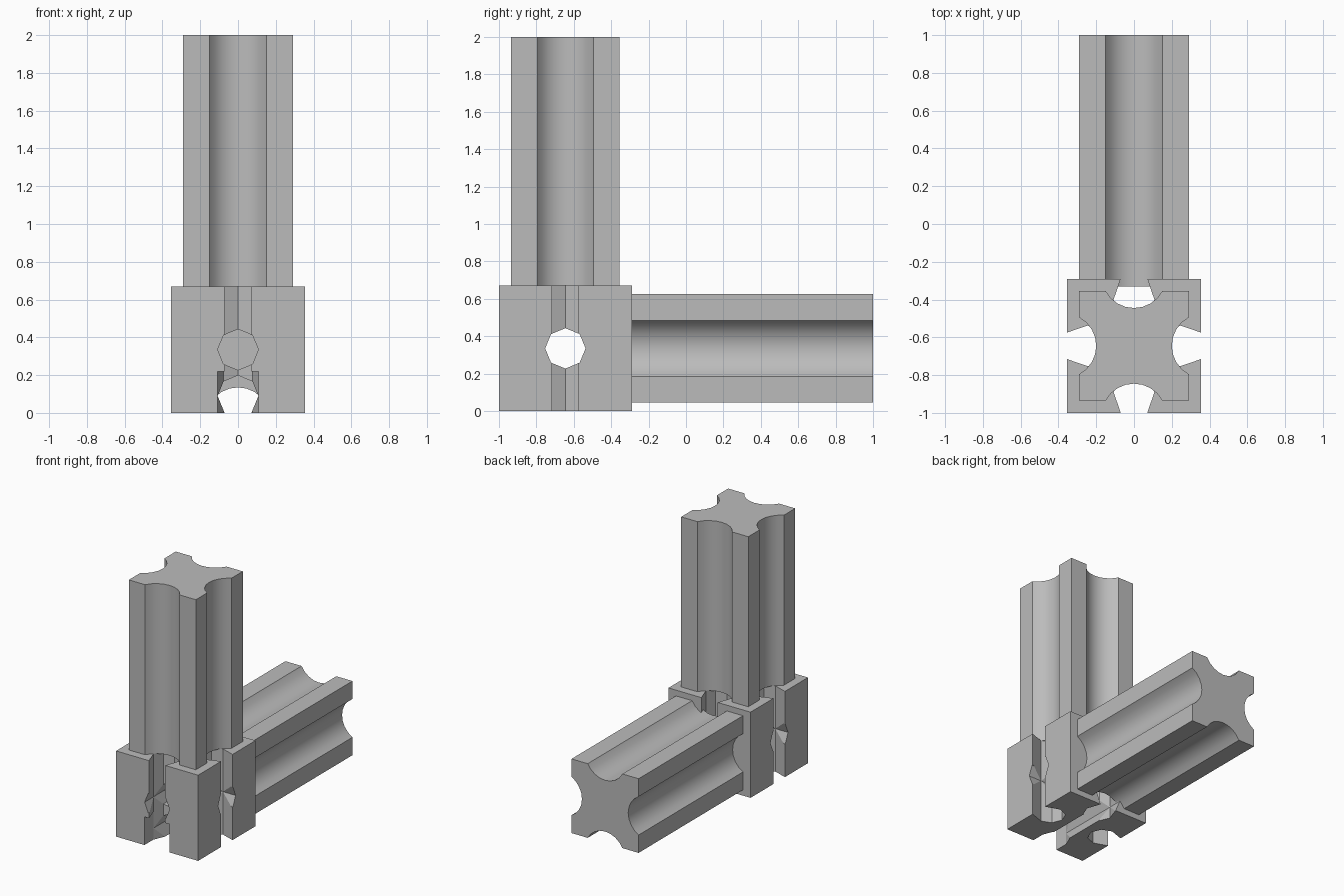
import bpy, bmesh, math
from mathutils import Matrix, Vector

old = bpy.data.objects.get("Cube")
if old:
    bpy.data.objects.remove(old)

grey = bpy.data.materials.new("plain_grey")
grey.use_nodes = True
colour = (0.5, 0.5, 0.5, 1)
grey.diffuse_color = colour
grey.node_tree.nodes["Principled BSDF"].inputs["Base Color"].default_value = colour

HALF = 0.355                       # connector half width
HEIGHT = 0.67                      # connector height
CENTRE = Vector((0, HALF - 1, HEIGHT / 2))
HOLE = 0.108                       # octagonal hole radius
ALONG_Y = Matrix.Rotation(-math.pi / 2, 4, "X")
ALONG_X = Matrix.Rotation(math.pi / 2, 4, "Y")


def prism(name, profile, low, high, matrix=Matrix()):
    """Extrude a closed profile along local z, then place it."""
    bm = bmesh.new()
    face = bm.faces.new([bm.verts.new((x, y, low)) for x, y in profile])
    top = bmesh.ops.extrude_face_region(bm, geom=[face])["geom"]
    bmesh.ops.translate(bm, vec=(0, 0, high - low),
                        verts=[v for v in top if isinstance(v, bmesh.types.BMVert)])
    bmesh.ops.transform(bm, matrix=matrix, verts=bm.verts)
    bmesh.ops.recalc_face_normals(bm, faces=bm.faces)
    mesh = bpy.data.meshes.new(name)
    bm.to_mesh(mesh)
    bm.free()
    mesh.materials.append(grey)
    obj = bpy.data.objects.new(name, mesh)
    bpy.context.collection.objects.link(obj)
    return obj


def activate(obj):
    bpy.ops.object.select_all(action="DESELECT")
    obj.select_set(True)
    bpy.context.view_layer.objects.active = obj


def carve(target, cutter):
    """Subtract the cutter and discard it."""
    cutter.hide_render = True
    mod = target.modifiers.new("cut", "BOOLEAN")
    mod.operation = "DIFFERENCE"
    mod.solver = "EXACT"
    mod.object = cutter
    activate(target)
    bpy.ops.object.modifier_apply(modifier=mod.name)
    bpy.data.objects.remove(cutter)


def rectangle(x, y):
    return [(-x, -y), (x, -y), (x, y), (-x, y)]


def keyhole(middle, mouth):
    """Octagonal channel with a narrow mouth toward +x."""
    d = HOLE * math.sqrt(0.5)
    half = [(mouth, 0.065), (middle, HOLE), (middle - d, d)]
    return half + [(middle - HOLE, 0)] + [(x, -y) for x, y in reversed(half)]


# Connector block
at_centre = Matrix.Translation(CENTRE)
block = prism("connector_block", rectangle(HALF, HALF), -HEIGHT / 2, HEIGHT / 2, at_centre)

# Upright keyhole slots on all four sides
for i in range(4):
    turn = Matrix.Rotation(i * math.pi / 2, 4, "Z")
    carve(block, prism("slot_cutter", keyhole(0.245, 0.37), -0.5, 0.5, at_centre @ turn))

# Keyhole slot along the underside
down = ALONG_Y @ Matrix.Rotation(math.pi / 2, 4, "Z")
carve(block, prism("under_slot_cutter", keyhole(0.245, 0.35), -0.5, 0.5, at_centre @ down))

# Crossing octagonal holes
octagon = [(HOLE * math.cos(i * math.pi / 4), HOLE * math.sin(i * math.pi / 4))
           for i in range(8)]
for turn in (ALONG_X, ALONG_Y):
    carve(block, prism("hole_cutter", octagon, -0.5, 0.5, at_centre @ turn))

# Wide notch at the foot of the front slot
notch_place = Matrix.Translation((0, -1, 0))
carve(block, prism("notch_cutter", rectangle(HOLE + 0.001, 0.11), -0.1, 0.22, notch_place))


# Grooved bars: a square section with one round groove per side
def bar_profile(side=0.29, middle=0.37, radius=0.17, steps=8):
    spread = math.asin(0.15 / radius)
    points = []
    for i in range(4):
        turn = Matrix.Rotation(i * math.pi / 2, 2)
        points.append(turn @ Vector((side, -side)))
        for k in range(steps + 1):
            a = spread * (2 * k / steps - 1)
            points.append(turn @ Vector((middle - radius * math.cos(a), radius * math.sin(a))))
    return points


bars = [
    prism("upright_bar", bar_profile(), HEIGHT, 2, Matrix.Translation((0, CENTRE.y, 0))),
    prism("level_bar", bar_profile(), -0.33, 1,
          Matrix.Translation((0, 0, CENTRE.z)) @ ALONG_Y),
]
for bar in bars:
    activate(bar)
    bpy.ops.object.shade_smooth_by_angle(angle=math.radians(30))
